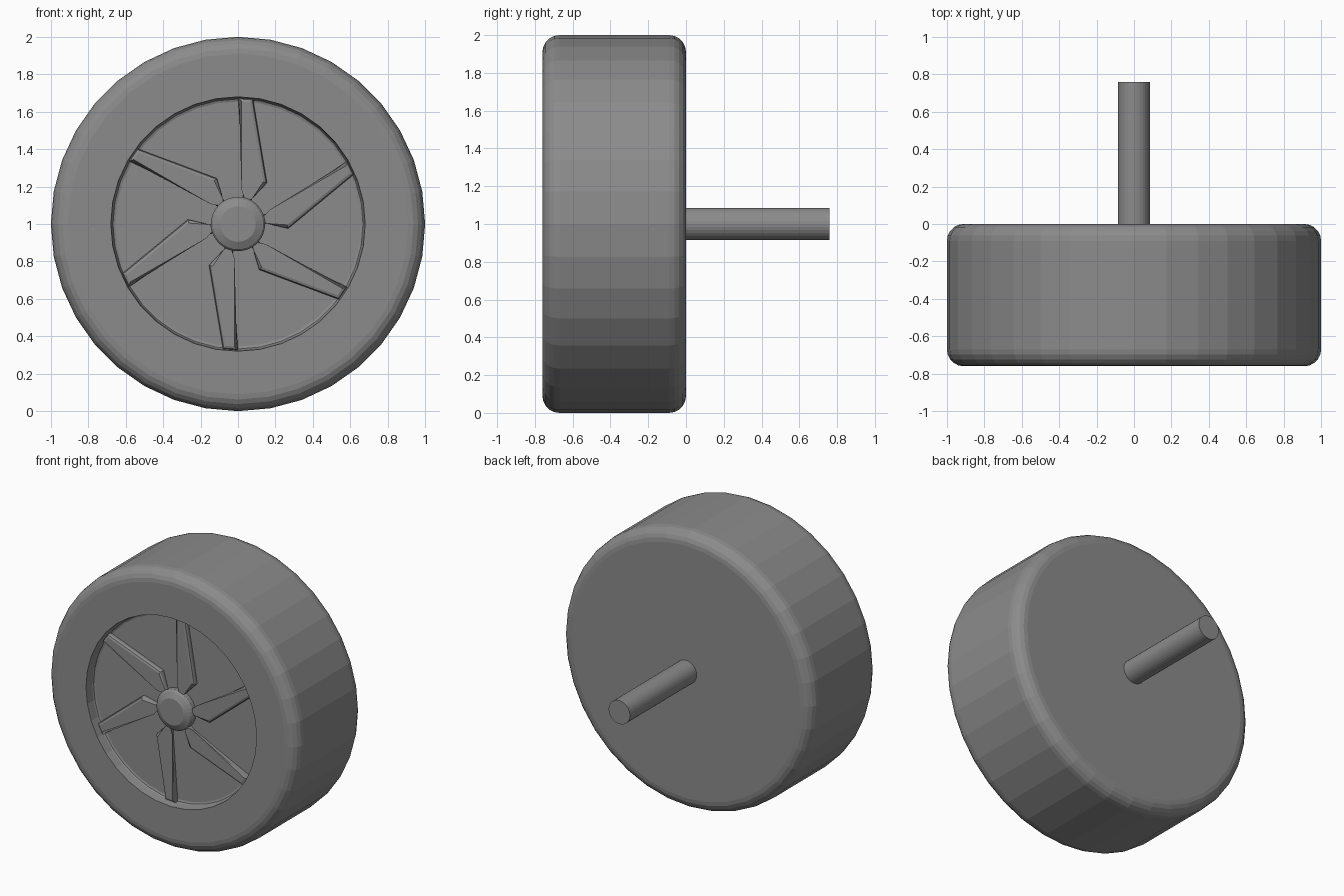
import bpy, bmesh
from math import sin, cos, pi, radians
from mathutils import Matrix, Vector

if "Cube" in bpy.data.objects:
    bpy.data.objects.remove(bpy.data.objects["Cube"])

CENTRE = Vector((0, 0, 1))
dark = bpy.data.materials.new("dark_grey")
dark.diffuse_color = (0.26, 0.26, 0.26, 1)
dark.use_nodes = True
dark.node_tree.nodes["Principled BSDF"].inputs["Base Color"].default_value = dark.diffuse_color


def finish(name, bm):
    bmesh.ops.recalc_face_normals(bm, faces=bm.faces)
    mesh = bpy.data.meshes.new(name)
    bm.to_mesh(mesh)
    bm.free()
    mesh.materials.append(dark)
    ob = bpy.data.objects.new(name, mesh)
    ob.location = CENTRE
    bpy.context.collection.objects.link(ob)
    return ob


def lathe(name, profile, sides):
    """Revolve (radius, y) points around the y axis and cap both ends."""
    bm = bmesh.new()
    rings = [[bm.verts.new((r * cos(2 * pi * i / sides), y, r * sin(2 * pi * i / sides)))
              for i in range(sides)] for r, y in profile]
    for a, b in zip(rings, rings[1:]):
        for i in range(sides):
            j = (i + 1) % sides
            bm.faces.new((a[i], a[j], b[j], b[i]))
    bm.faces.new(rings[0])
    bm.faces.new(rings[-1])
    return finish(name, bm)


def arc(r, y, radius, start, end, steps=5):
    return [(r + radius * cos(radians(start + (end - start) * k / steps)),
             y + radius * sin(radians(start + (end - start) * k / steps)))
            for k in range(steps + 1)]


# Tyre: rounded shoulders, flat back, shallow dished recess at the front
B = 0.09
profile = [(0.655, -0.685), (0.668, -0.69), (0.673, -0.70), (0.68, -0.76)]
profile += arc(1 - B, -0.76 + B, B, -90, 0)
profile += arc(1 - B, -B, B, 0, 90)
lathe("tyre", profile, 36)

# Hub with chamfered cap
lathe("hub", [(0.145, -0.66), (0.145, -0.72), (0.135, -0.735), (0.095, -0.755)], 32)

# Axle
lathe("axle", [(0.085, -0.02), (0.085, 0.76)], 32)

# Six bent spokes with chamfered front edges
outline = [(0.0, 0.674), (0.08, 0.668), (0.155, 0.22), (0.075, 0.135),
           (0.05, 0.10), (0.02, 0.10), (0.037, 0.18)]
bm = bmesh.new()
for k in range(6):
    rot = Matrix.Rotation(k * pi / 3, 4, 'Y')
    front = [bm.verts.new(rot @ Vector((x, -0.72, z))) for x, z in outline]
    back = [bm.verts.new(rot @ Vector((x, -0.67, z))) for x, z in outline]
    bm.faces.new(front)
    bm.faces.new(back[::-1])
    n = len(outline)
    for i in range(n):
        j = (i + 1) % n
        bm.faces.new((front[i], back[i], back[j], front[j]))
rim_edges = [e for e in bm.edges if all(v.co.y < -0.71 for v in e.verts)]
bmesh.ops.bevel(bm, geom=rim_edges, offset=0.018, segments=2, profile=0.5,
                affect='EDGES')
finish("spokes", bm)
